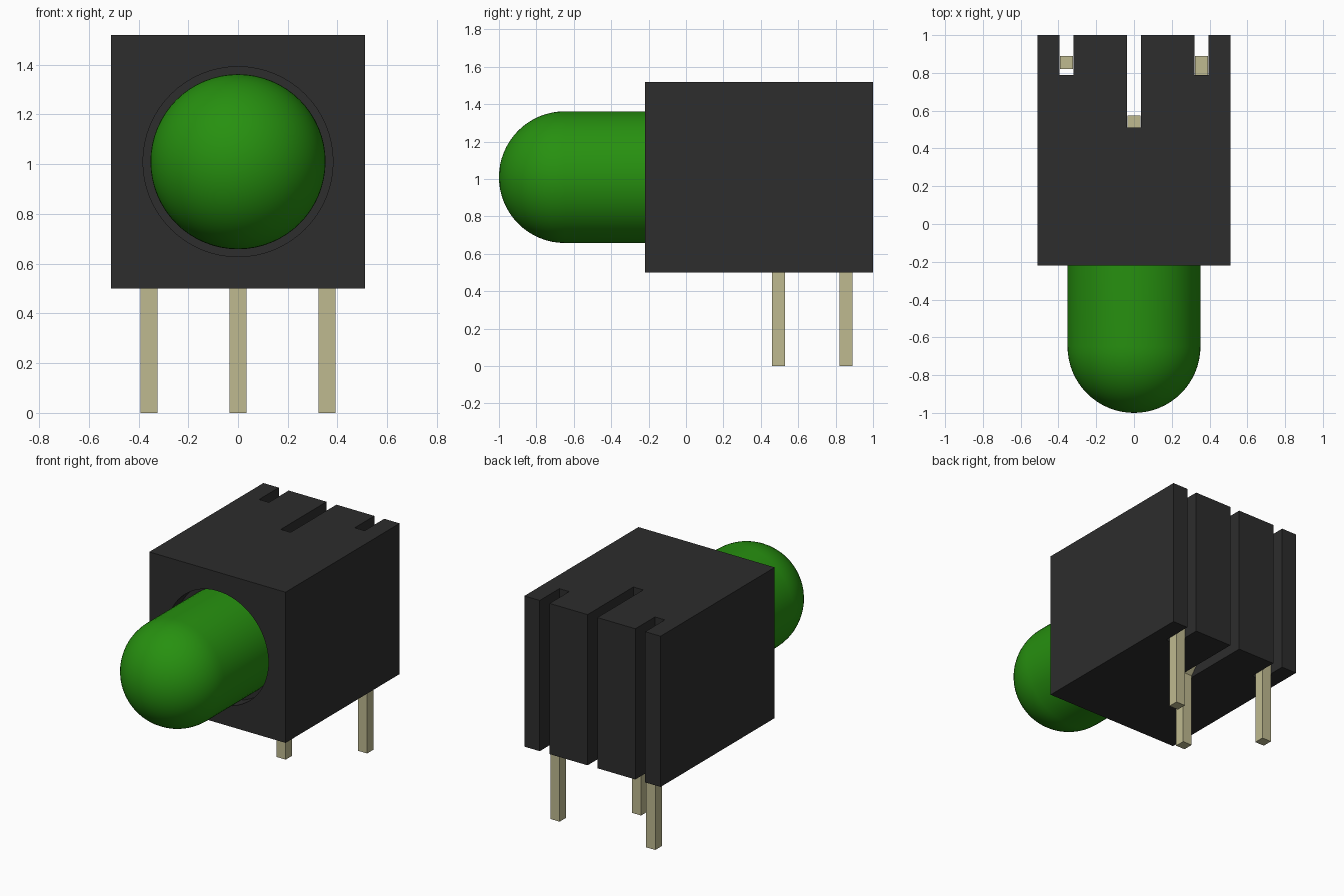
import bpy, bmesh, math
from mathutils import Vector

cube = bpy.data.objects.get("Cube")
if cube:
    bpy.data.objects.remove(cube, do_unlink=True)


def material(name, rgb):
    m = bpy.data.materials.new(name)
    m.use_nodes = True
    m.diffuse_color = (*rgb, 1)
    bsdf = next(n for n in m.node_tree.nodes if n.type == 'BSDF_PRINCIPLED')
    bsdf.inputs["Base Color"].default_value = (*rgb, 1)
    return m


black = material("black plastic", (0.026, 0.026, 0.026))
green = material("green lens", (0.02, 0.28, 0.005))
metal = material("tinned metal", (0.52, 0.49, 0.28))


def prism(name, outline, sweep, mat):
    """Extrude a closed 3D outline along the sweep vector."""
    bm = bmesh.new()
    face = bm.faces.new([bm.verts.new(p) for p in outline])
    out = bmesh.ops.extrude_face_region(bm, geom=[face])
    moved = [v for v in out["geom"] if isinstance(v, bmesh.types.BMVert)]
    bmesh.ops.translate(bm, verts=moved, vec=Vector(sweep))
    bmesh.ops.recalc_face_normals(bm, faces=bm.faces)
    mesh = bpy.data.meshes.new(name)
    bm.to_mesh(mesh)
    bm.free()
    obj = bpy.data.objects.new(name, mesh)
    bpy.context.collection.objects.link(obj)
    mesh.materials.append(mat)
    return obj


AXIS_Z = 1.01      # height of the lamp axis
PIN = 0.035        # half width of a lead
SLOT = 0.037       # half width of a slot
SIDE = 0.358       # sideways offset of the outer leads
FRONT, BACK, HALF = -0.22, 1.0, 0.51

# Housing: plan outline with three slots open at the back
plan = [(-HALF, FRONT), (HALF, FRONT), (HALF, BACK)]
for x, end in ((SIDE, 0.79), (0, 0.51), (-SIDE, 0.79)):
    plan += [(x + SLOT, BACK), (x + SLOT, end), (x - SLOT, end), (x - SLOT, BACK)]
plan.append((-HALF, BACK))
housing = prism("housing", [(x, y, 0.5) for x, y in plan], (0, 0, 1.02), black)

# Round recess in the front of the housing
bpy.ops.mesh.primitive_cylinder_add(vertices=64, radius=0.382, depth=0.2,
                                    location=(0, FRONT, AXIS_Z),
                                    rotation=(math.pi / 2, 0, 0))
cutter = bpy.context.object
cutter.name = "recess_cutter"
cutter.data.materials.append(black)
cutter.hide_render = True
cut = housing.modifiers.new("recess", 'BOOLEAN')
cut.object = cutter
cut.solver = 'EXACT'
bpy.context.view_layer.objects.active = housing
bpy.ops.object.modifier_apply(modifier=cut.name)
bpy.data.objects.remove(cutter, do_unlink=True)

# Lens: domed profile spun around the lamp axis
R = 0.352
profile = [(R * math.sin(a), -1 + R - R * math.cos(a))
           for a in (i * math.pi / 32 for i in range(17))]
profile += [(R, 0.0), (0, 0.0)]
bm = bmesh.new()
verts = [bm.verts.new((r, y, 0)) for r, y in profile]
edges = [bm.edges.new(pair) for pair in zip(verts, verts[1:])]
bmesh.ops.spin(bm, geom=verts + edges, cent=(0, 0, 0), axis=(0, 1, 0),
               angle=math.tau, steps=64)
bmesh.ops.remove_doubles(bm, verts=bm.verts, dist=0.0001)
bmesh.ops.recalc_face_normals(bm, faces=bm.faces)
mesh = bpy.data.meshes.new("lens")
bm.to_mesh(mesh)
bm.free()
mesh.materials.append(green)
lens = bpy.data.objects.new("lens", mesh)
lens.location.z = AXIS_Z
bpy.context.collection.objects.link(lens)
bpy.ops.object.select_all(action='DESELECT')
lens.select_set(True)
bpy.context.view_layer.objects.active = lens
bpy.ops.object.shade_smooth_by_angle(angle=math.radians(35))


# Leads: square wire, each bent in its own slot
def lead(name, x, side_outline):
    prism(name, [(x - PIN, y, z) for y, z in side_outline], (2 * PIN, 0, 0), metal)


TOP = AXIS_Z + PIN
lead("right_lead", -SIDE, [(0.82, 0), (0.89, 0), (0.89, TOP), (0.82, TOP)])
lead("left_lead", SIDE, [(0.82, 0), (0.89, 0), (0.89, TOP), (0.75, TOP),
                         (0.75, TOP - 0.07), (0.82, TOP - 0.07)])
lead("centre_lead", 0, [(0.46, 0), (0.53, 0), (0.53, 0.51), (0.575, 0.56),
                        (0.575, TOP), (0.46, TOP)])
